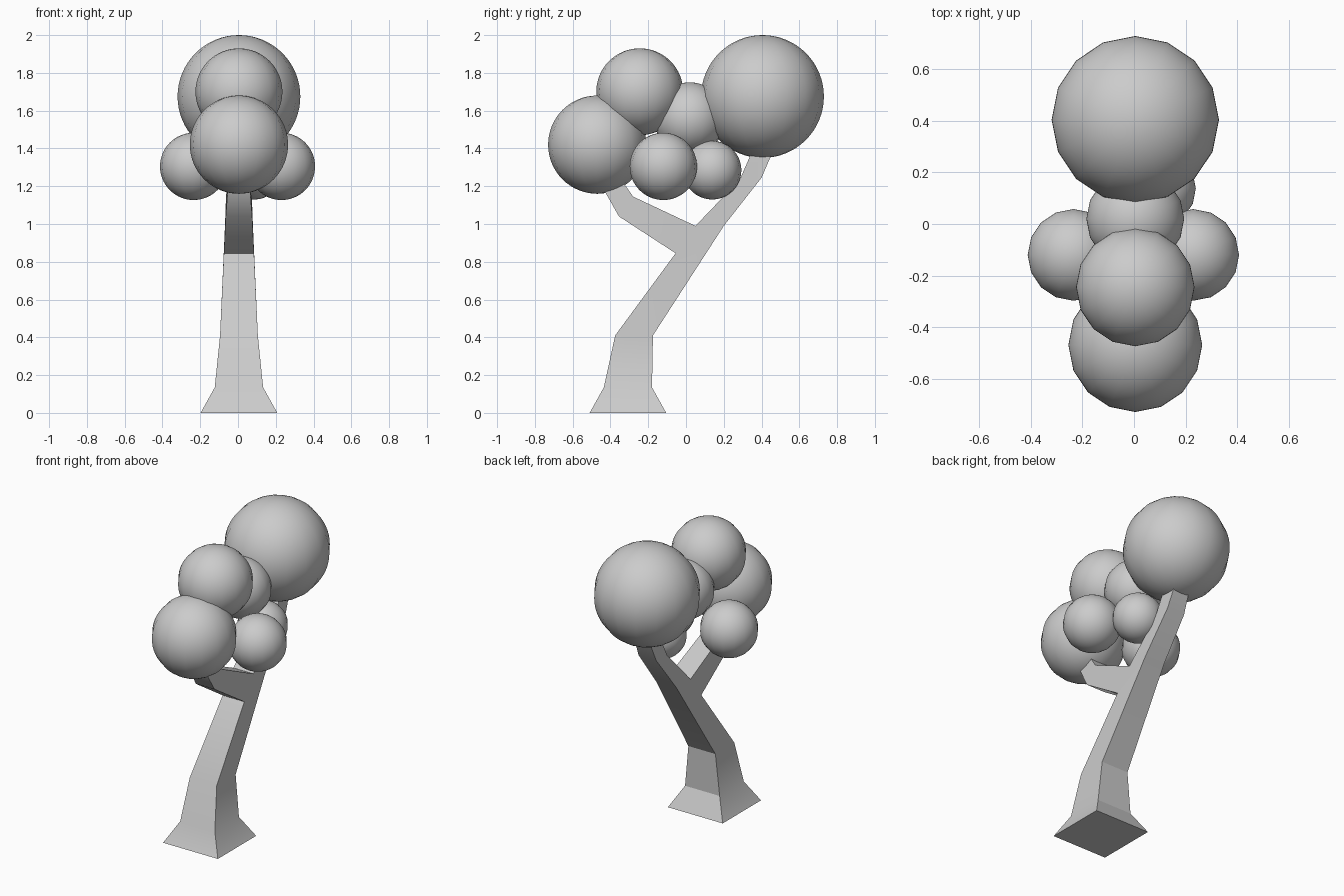
import bpy, bmesh, math

if "Cube" in bpy.data.objects:
    bpy.data.objects.remove(bpy.data.objects["Cube"], do_unlink=True)

# One plain grey for the whole tree
grey = bpy.data.materials.new("plain grey")
grey.use_nodes = True
colour = (0.6, 0.6, 0.6, 1)
grey.diffuse_color = colour
grey.node_tree.nodes["Principled BSDF"].inputs["Base Color"].default_value = colour

CX = 0.005


def smooth(obj, degrees):
    bpy.ops.object.select_all(action='DESELECT')
    obj.select_set(True)
    bpy.context.view_layer.objects.active = obj
    bpy.ops.object.shade_smooth_by_angle(angle=math.radians(degrees))


# Trunk outline seen from the side: y, z, half width in x
outline = [
    (-0.51, 0, 0.203), (-0.435, 0.135, 0.128), (-0.375, 0.41, 0.1), (-0.055, 0.845, 0.08),
    (-0.355, 1.04, 0.07), (-0.44, 1.19, 0.058), (-0.45, 1.26, 0.055),     # front branch, underside
    (-0.36, 1.26, 0.055), (-0.28, 1.145, 0.066),                          # front branch, upper side
    (0.05, 0.99, 0.074),                                                  # crotch
    (0.285, 1.235, 0.065), (0.365, 1.42, 0.055), (0.475, 1.42, 0.055),    # rear branch
    (0.4, 1.245, 0.065), (0.2, 0.99, 0.074), (-0.175, 0.41, 0.1),
    (-0.18, 0.135, 0.128), (-0.105, 0, 0.203),
]
# Side panels as runs of outline points
panels = [(0, 1, 16, 17), (1, 2, 15, 16), (2, 3, 14, 15), (3, 9, 14), (3, 4, 8, 9),
          (4, 5, 8), (5, 6, 7, 8), (9, 10, 13, 14), (10, 11, 12, 13)]

bm = bmesh.new()
sides = [[bm.verts.new((CX + s * w, y, z)) for y, z, w in outline] for s in (-1, 1)]
for side in sides:
    for panel in panels:
        bm.faces.new([side[i] for i in panel])
for i in range(len(outline)):
    j = (i + 1) % len(outline)
    bm.faces.new((sides[0][i], sides[0][j], sides[1][j], sides[1][i]))
bmesh.ops.recalc_face_normals(bm, faces=bm.faces)
mesh = bpy.data.meshes.new("trunk")
bm.to_mesh(mesh)
bm.free()
trunk = bpy.data.objects.new("trunk", mesh)
bpy.context.collection.objects.link(trunk)
mesh.materials.append(grey)
smooth(trunk, 30)

# Foliage balls: name, x, y, z, radius
balls = [
    ("rear_crown", CX, 0.405, 1.675, 0.325),
    ("middle_crown", CX, 0.02, 1.56, 0.19),
    ("front_upper_crown", CX, -0.245, 1.7, 0.23),
    ("front_lower_crown", CX, -0.47, 1.42, 0.26),
    ("left_puff", 0.23, -0.12, 1.305, 0.178),
    ("right_puff", -0.235, -0.12, 1.305, 0.178),
    ("rear_puff", 0.085, 0.138, 1.285, 0.155),
]
for name, x, y, z, r in balls:
    bpy.ops.mesh.primitive_uv_sphere_add(segments=16, ring_count=32, radius=r, location=(x, y, z))
    ball = bpy.context.object
    ball.name = name
    ball.data.materials.append(grey)
    smooth(ball, 60)
